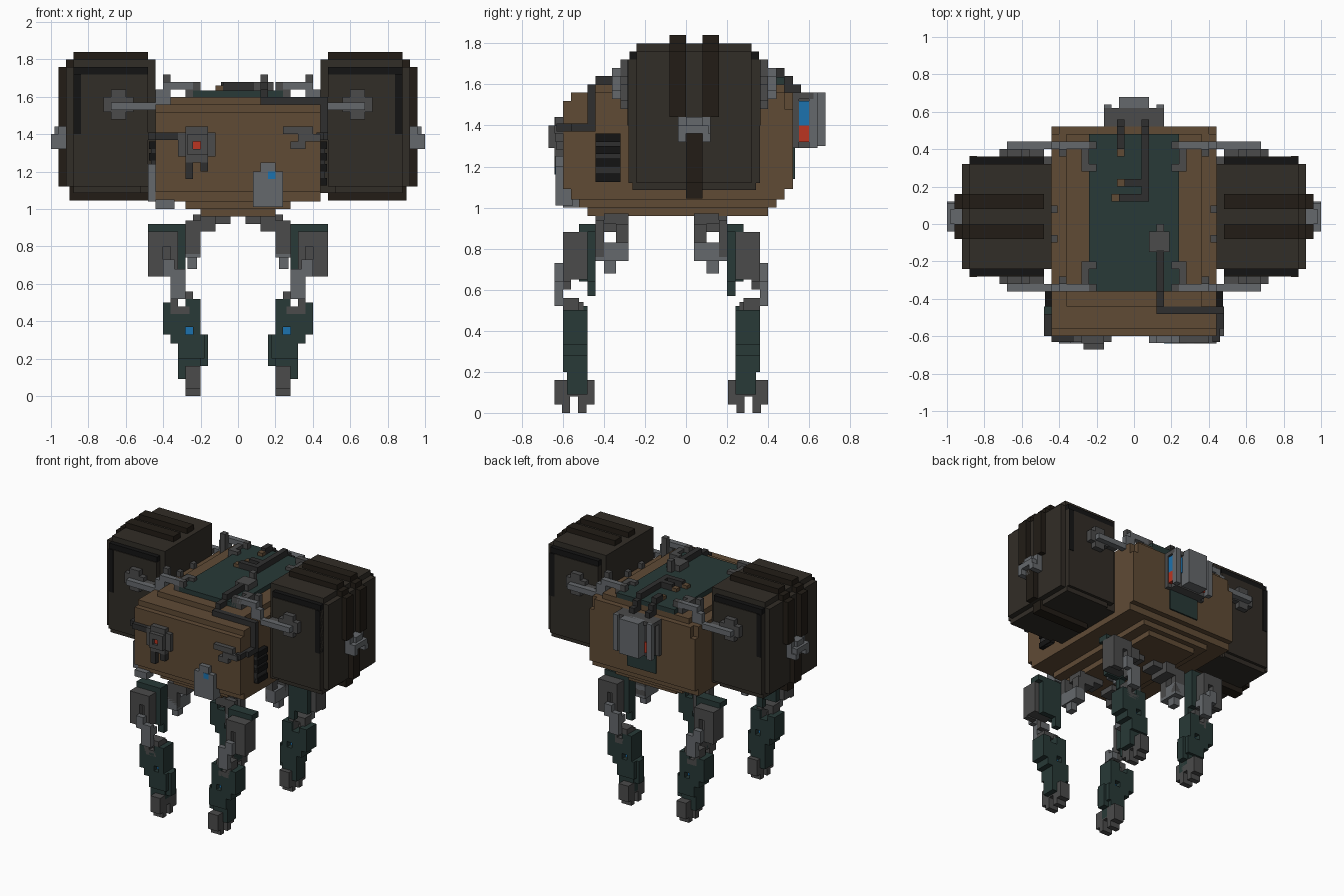
import bpy, bmesh
from mathutils import Vector


def mat(name, r, g, b):
    m = bpy.data.materials.new(name)
    m.diffuse_color = (r, g, b, 1)
    return m


BROWN = mat("brown", .115, .07, .036)
TANK = mat("dark_brown", .031, .026, .02)
STRAP = mat("strap_brown", .016, .012, .008)
GREEN = mat("green", .021, .041, .038)
GREY = mat("mid_grey", .07, .07, .07)
LIGHT = mat("light_grey", .13, .14, .15)
DARK = mat("dark_grey", .028, .028, .028)
BLACK = mat("black", .007, .007, .007)
BLUE = mat("blue", .012, .17, .43)
RED = mat("red", .5, .035, .015)


def blocks(name, material, boxes, mx=1, my=1, yc=0.0):
    """One object of axis-aligned blocks (x0,x1,y0,y1,z0,z1), optionally mirrored in x or about yc."""
    bm = bmesh.new()
    for x0, x1, y0, y1, z0, z1 in boxes:
        if mx < 0:
            x0, x1 = -x1, -x0
        if my < 0:
            y0, y1 = 2 * yc - y1, 2 * yc - y0
        cube = bmesh.ops.create_cube(bm, size=1)
        for v in cube["verts"]:
            v.co = Vector(((x0 + x1) / 2 + v.co.x * (x1 - x0),
                           (y0 + y1) / 2 + v.co.y * (y1 - y0),
                           (z0 + z1) / 2 + v.co.z * (z1 - z0)))
    me = bpy.data.meshes.new(name)
    bm.to_mesh(me)
    bm.free()
    me.materials.append(material)
    ob = bpy.data.objects.new(name, me)
    bpy.context.collection.objects.link(ob)
    return ob


# Stepped hull, layer by layer from the belly up
layers = [(.20, -.48, .40, .96, 1.0), (.28, -.52, .44, 1.0, 1.04), (.44, -.56, .48, 1.04, 1.09),
          (.44, -.60, .52, 1.09, 1.48), (.44, -.60, .48, 1.48, 1.52),
          (.44, -.56, .48, 1.52, 1.56), (.36, -.44, .48, 1.56, 1.60)]
blocks("hull", BROWN, [(-w, w, a, b, c, d) for w, a, b, c, d in layers]
       + [(-.40, .40, .48, .52, 1.48, 1.56)])
blocks("top_plate", GREEN, [(-.24, .24, -.36, .48, 1.58, 1.635)])

# Side tanks with straps, clamps and mounting rods
for s, side in ((1, "right"), (-1, "left")):
    blocks(side + "_tank", TANK, [
        (.48, .88, -.28, .36, 1.12, 1.72), (.52, .88, -.26, .34, 1.085, 1.12),
        (.44, .92, -.24, .32, 1.12, 1.76),
        (.44, .88, -.24, .32, 1.085, 1.80)], s)
    blocks(side + "_tank_straps", STRAP, [
        (.48, .88, -.08, 0, 1.76, 1.84), (.48, .88, .08, .16, 1.76, 1.84),
        (.88, .96, -.08, 0, 1.44, 1.76), (.88, .96, .08, .16, 1.44, 1.76),
        (.88, .92, -.08, 0, 1.72, 1.80), (.88, .92, .08, .16, 1.72, 1.80),
        (.88, .96, 0, .08, 1.12, 1.36), (.48, .90, 0, .08, 1.045, 1.12)], s)
    blocks(side + "_tank_seams", BLACK, [
        (.48, .88, -.275, .355, 1.72, 1.76), (.84, .88, -.284, .364, 1.40, 1.72)], s)
    blocks(side + "_tank_clamp", LIGHT, [
        (.92, 1.0, -.04, .11, 1.36, 1.40), (.92, .96, -.04, .12, 1.32, 1.44),
        (.92, 1.0, -.04, 0, 1.32, 1.36), (.92, 1.0, .08, .12, 1.32, 1.36),
        (.92, .98, 0, .08, 1.40, 1.44)], s)
    blocks(side + "_tank_hooks", GREY, [(.41, .46, y, y + .04, 1.55, 1.60) for y in (-.10, .06)], s)
    for f, end in ((1, "front"), (-1, "back")):
        blocks(f"{side}_{end}_rod_knob", GREY, [
            (.56, .72, -.32, -.28, 1.52, 1.60), (.60, .68, -.32, -.28, 1.48, 1.64),
            (.48, .56, -.32, -.28, 1.53, 1.57)], s, f, .04)
        blocks(f"{side}_{end}_rod", LIGHT, [
            (.36, .68, -.36, -.32, 1.53, 1.57), (.36, .44, -.36, -.32, 1.57, 1.64),
            (.24, .40, -.36, -.32, 1.64, 1.68)], s, f, .04)
        blocks(f"{side}_{end}_rod_bracket", GREY, [
            (.20, .28, -.36, -.32, 1.60, 1.68), (.24, .28, -.32, -.24, 1.58, 1.66),
            (.20, .28, -.24, -.20, 1.58, 1.66), (.36, .40, -.32, -.28, 1.56, 1.72)], s, f, .04)

# Roof pipes and box
blocks("front_roof_pipe", DARK, [
    (.12, .16, -.36, -.14, 1.635, 1.68), (.12, .16, -.44, -.36, 1.60, 1.64),
    (.12, .48, -.48, -.44, 1.56, 1.60), (.44, .48, -.48, -.44, 1.37, 1.60),
    (.44, .48, -.56, -.44, 1.37, 1.41), (.42, .46, -.63, -.56, 1.37, 1.41)])
blocks("roof_box", GREY, [(.08, .19, -.15, -.04, 1.63, 1.68), (.12, .16, -.04, 0, 1.63, 1.72)])
blocks("back_roof_pipes", DARK, [
    (-.09, -.05, .40, .48, 1.635, 1.68), (-.09, -.05, .48, .52, 1.56, 1.64),
    (-.09, -.05, .52, .56, 1.52, 1.60),
    (.04, .08, .13, .48, 1.635, 1.68), (.04, .08, .48, .52, 1.56, 1.64),
    (.04, .08, .52, .56, 1.52, 1.60),
    (-.08, .08, .12, .16, 1.635, 1.68), (-.05, .04, .20, .24, 1.635, 1.68)])
blocks("pipe_ends", BROWN, [
    (-.09, -.05, .36, .40, 1.63, 1.66), (-.09, -.05, .20, .24, 1.63, 1.66), (-.12, -.08, .12, .16, 1.63, 1.66)])

# Rear pack with lights and hatch
blocks("rear_pack", GREY, [(-.16, .16, .52, .55, 1.29, 1.56), (-.13, .13, .52, .60, 1.29, 1.56),
                           (-.16, .16, .55, .62, 1.53, 1.56)])
blocks("rear_pack_panels", LIGHT, [(-.16, -.12, .60, .64, 1.29, 1.56), (.12, .16, .60, .64, 1.29, 1.56),
                                   (-.08, .08, .60, .68, 1.30, 1.56)])
blocks("rear_blue_light", BLUE, [(.08, .155, .55, .61, 1.40, 1.52)])
blocks("rear_red_light", RED, [(-.12, -.08, .58, .61, 1.32, 1.40), (.12, .155, .55, .60, 1.32, 1.40)])
blocks("rear_hatch", GREEN, [(-.12, .12, .50, .53, 1.14, 1.30)])

# Front sensor, plate and fittings
blocks("front_sensor", GREY, [
    (-.32, -.12, -.63, -.60, 1.28, 1.41), (-.28, -.16, -.64, -.60, 1.25, 1.44),
    (-.27, -.24, -.67, -.63, 1.29, 1.40), (-.20, -.16, -.67, -.63, 1.29, 1.40),
    (-.27, -.16, -.67, -.63, 1.36, 1.40), (-.27, -.16, -.67, -.63, 1.29, 1.32)])
blocks("front_red_light", RED, [(-.24, -.20, -.65, -.62, 1.32, 1.36)])
blocks("sensor_cables", DARK, [
    (-.28, -.24, -.64, -.60, 1.16, 1.25), (-.20, -.16, -.64, -.60, 1.20, 1.25),
    (-.44, -.32, -.63, -.59, 1.37, 1.41), (-.48, -.44, -.60, -.48, 1.37, 1.41)])
blocks("front_plate", LIGHT, [(.08, .24, -.635, -.55, 1.01, 1.20), (.12, .20, -.635, -.60, 1.20, 1.25)])
blocks("front_blue_light", BLUE, [(.16, .20, -.638, -.60, 1.16, 1.20)])
blocks("front_hook", GREY, [
    (.24, .28, -.635, -.59, 1.40, 1.44), (.28, .36, -.635, -.59, 1.32, 1.36),
    (.32, .44, -.64, -.59, 1.36, 1.40), (.28, .40, -.635, -.59, 1.40, 1.44)])
blocks("left_corner_pipe", LIGHT, [(-.48, -.44, -.56, -.48, 1.04, 1.24), (-.44, -.34, -.60, -.52, 1.0, 1.05)])
for s in (1, -1):
    blocks("side_vent_slats", BLACK, [(.43, .475, -.44, -.32, z, z + .04) for z in (1.125, 1.20, 1.26, 1.32)], s)
    blocks("side_vent_frame", DARK, [(.43, .465, -.44, -.32, 1.125, 1.36)], s)

# Four legs, mirrored left-right and front-back
for s, side in ((1, "right"), (-1, "left")):
    for f, end in ((1, "front"), (-1, "back")):
        n = f"{side}_{end}_"

        def leg(part, material, boxes):
            blocks(n + part, material, boxes, s, f, -.12)
        leg("hip", GREY, [
            (.04, .24, -.40, -.28, .92, .97), (.12, .20, -.44, -.28, .88, .96),
            (.20, .28, -.44, -.40, .76, .94), (.20, .26, -.34, -.28, .76, .92)])
        leg("hip_joint", LIGHT, [(.20, .28, -.44, -.28, .74, .83), (.22, .27, -.40, -.34, .68, .76)])
        leg("thigh_shell", GREEN, [
            (.28, .48, -.52, -.44, .88, .92), (.28, .33, -.52, -.44, .64, .88),
            (.28, .33, -.48, -.44, .57, .64), (.33, .44, -.48, -.44, .64, .88)])
        leg("thigh", GREY, [
            (.32, .48, -.56, -.48, .65, .88), (.32, .36, -.60, -.56, .60, .88),
            (.40, .48, -.60, -.56, .64, .88), (.36, .40, -.60, -.52, .80, .88)])
        leg("thigh_piston", LIGHT, [
            (.34, .40, -.64, -.60, .64, .73), (.28, .36, -.64, -.60, .52, .68),
            (.28, .36, -.60, -.56, .60, .65)])
        leg("knee", GREY, [
            (.24, .36, -.60, -.52, .52, .56), (.32, .36, -.60, -.52, .44, .54),
            (.24, .28, -.58, -.50, .44, .54), (.26, .34, -.60, -.56, .44, .48)])
        # Shin with a see-through slot that holds the light
        leg("shin", GREEN, [
            (.20, .24, -.60, -.48, .33, .52), (.24, .28, -.60, -.48, .37, .52),
            (.34, .40, -.60, -.48, .33, .50), (.28, .36, -.60, -.48, .28, .46),
            (.16, .32, -.57, -.51, .16, .33), (.18, .32, -.60, -.48, .20, .33),
            (.20, .32, -.58, -.48, .09, .20)])
        leg("shin_light", BLUE, [(.24, .28, -.56, -.52, .33, .37)])
        leg("foot", GREY, [
            (.20, .28, -.64, -.565, .04, .16), (.20, .28, -.525, -.445, .04, .16),
            (.20, .28, -.60, -.48, .08, .13),
            (.20, .28, -.605, -.565, 0, .06), (.20, .28, -.525, -.485, 0, .06)])
